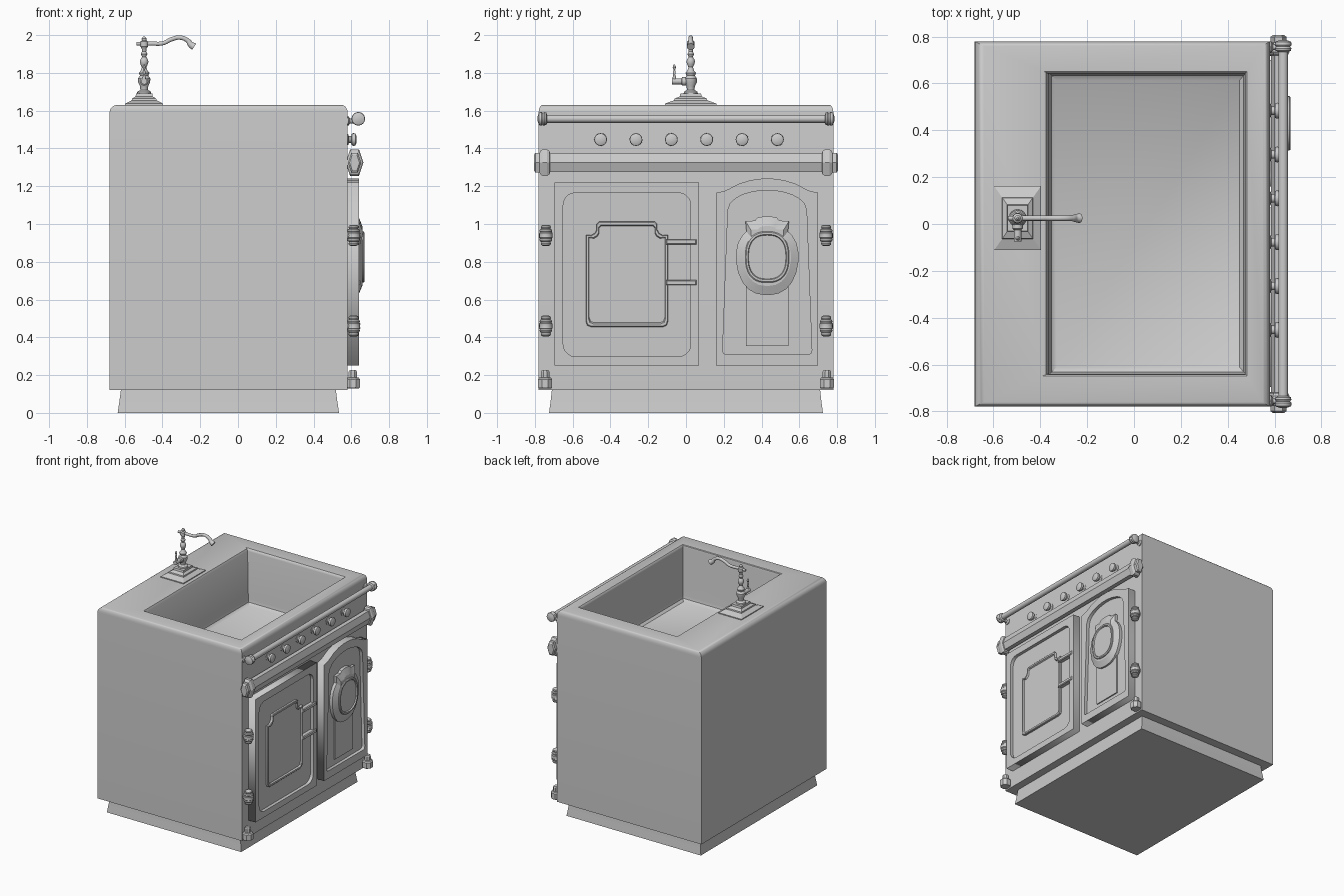
import bpy, bmesh
from math import sin, cos, pi, radians

if "Cube" in bpy.data.objects:
    bpy.data.objects.remove(bpy.data.objects["Cube"])


def select(ob):
    bpy.ops.object.select_all(action='DESELECT')
    ob.select_set(True)
    bpy.context.view_layer.objects.active = ob


def loft(name, rings, smooth=35):
    """Bridge equal-length rings of 3D points and cap both ends."""
    n = len(rings[0])
    bm = bmesh.new()
    vs = [[bm.verts.new(p) for p in r] for r in rings]
    for a, b in zip(vs, vs[1:]):
        for i in range(n):
            j = (i + 1) % n
            bm.faces.new((a[i], a[j], b[j], b[i]))
    bm.faces.new(vs[0])
    bm.faces.new(vs[-1])
    bmesh.ops.recalc_face_normals(bm, faces=bm.faces)
    me = bpy.data.meshes.new(name)
    bm.to_mesh(me)
    bm.free()
    ob = bpy.data.objects.new(name, me)
    bpy.context.collection.objects.link(ob)
    if smooth:
        select(ob)
        bpy.ops.object.shade_smooth_by_angle(angle=radians(smooth))
    return ob


def rects(name, levels, smooth=35):
    """Stack of horizontal rectangles (x0, x1, y0, y1, z)."""
    return loft(name, [[(a, c, z), (b, c, z), (b, d, z), (a, d, z)]
                       for a, b, c, d, z in levels], smooth)


def lathe(name, prof, loc, axis='Z', seg=16, phase=0, scale=(1, 1, 1), smooth=35):
    ob = loft(name, [[(r * cos(2 * pi * i / seg + phase), r * sin(2 * pi * i / seg + phase), h)
                      for i in range(seg)] for r, h in prof], smooth)
    ob.location, ob.scale = loc, scale
    ob.rotation_euler = {'Z': (0, 0, 0), 'Y': (-pi / 2, 0, 0), 'X': (0, pi / 2, 0)}[axis]
    return ob


def both(half):
    """Mirror a (radius, h) half profile to negative h."""
    return [(r, -h) for r, h in reversed(half)] + half


def plate(name, layers, smooth=35):
    """Loft (y, z) outlines at given x depths."""
    return loft(name, [[(x, y, z) for y, z in pts] for pts, x in layers], smooth)


def frame(name, loops, x0, x1):
    """Extruded (y, z) outline with holes."""
    cu = bpy.data.curves.new(name, 'CURVE')
    cu.dimensions, cu.fill_mode, cu.extrude = '2D', 'BOTH', (x1 - x0) / 2
    for pts in loops:
        s = cu.splines.new('POLY')
        s.points.add(len(pts) - 1)
        s.use_cyclic_u = True
        for p, (y, z) in zip(s.points, pts):
            p.co = (y, z, 0, 1)
    ob = bpy.data.objects.new(name, cu)
    bpy.context.collection.objects.link(ob)
    ob.location.x, ob.rotation_euler = (x0 + x1) / 2, (pi / 2, 0, pi / 2)
    select(ob)
    bpy.ops.object.convert(target='MESH')
    return ob


def tube(name, pts, r):
    cu = bpy.data.curves.new(name, 'CURVE')
    cu.dimensions, cu.bevel_depth, cu.bevel_resolution = '3D', r, 3
    cu.use_fill_caps, cu.resolution_u = True, 8
    s = cu.splines.new('BEZIER')
    s.bezier_points.add(len(pts) - 1)
    for p, (co, k) in zip(s.bezier_points, pts):
        p.co, p.radius = co, k
        p.handle_left_type = p.handle_right_type = 'AUTO'
    ob = bpy.data.objects.new(name, cu)
    bpy.context.collection.objects.link(ob)
    select(ob)
    bpy.ops.object.convert(target='MESH')
    bpy.ops.object.shade_smooth_by_angle(angle=radians(40))


def rrect(y0, y1, z0, z1, r=0.0, n=5):
    if not r:
        return [(y0, z0), (y1, z0), (y1, z1), (y0, z1)]
    cs = [(y1 - r, z1 - r), (y0 + r, z1 - r), (y0 + r, z0 + r), (y1 - r, z0 + r)]
    return [(c[0] + r * cos((q + i / n) * pi / 2), c[1] + r * sin((q + i / n) * pi / 2))
            for q, c in enumerate(cs) for i in range(n + 1)]


def mirrored(half, yc):
    return [(yc + d, z) for d, z in half] + [(yc - d, z) for d, z in reversed(half)]


def scaled(pts, k, c):
    return [(c[0] + (y - c[0]) * k, c[1] + (z - c[1]) * k) for y, z in pts]


# Cabinet with rounded top edge and sunken basin
levels = [(-.68, .58, -.78, .78, .12)]
for i in range(6):
    t = i / 5 * pi / 2
    d = 1 - cos(t)
    levels.append((-.68 + .04 * d, .58 - .03 * d, -.78 + .02 * d, .78 - .02 * d, 1.59 + .04 * sin(t)))
levels += [(-.388, .482, -.648, .652, 1.63), (-.375, .478, -.643, .647, 1.626),
           (-.366, .475, -.64, .642, 1.61), (-.358, .474, -.638, .64, 1.24),
           (-.352, .468, -.632, .634, 1.215), (-.33, .45, -.61, .612, 1.2)]
rects("cabinet_with_basin", levels)
rects("plinth", [(-.637, .535, -.725, .725, 0), (-.628, .526, -.717, .717, .06),
                 (-.62, .518, -.71, .71, .121)], 0)

# Faucet
FX, FY = -.497, .025
rects("faucet_base", [(FX - a, FX + a, FY - b, FY + b, z) for a, b, z in
                      [(.1, .137, 1.628), (.1, .137, 1.637), (.066, .088, 1.655), (.064, .086, 1.664),
                       (.045, .058, 1.675), (.043, .055, 1.69)]], 0)
lathe("faucet_column", [(.038, 1.688), (.036, 1.7), (.02, 1.71), (.022, 1.73), (.032, 1.75), (.033, 1.77),
                        (.022, 1.785), (.028, 1.8), (.018, 1.812), (.012, 1.83), (.019, 1.845),
                        (.023, 1.86), (.019, 1.872), (.011, 1.885), (.018, 1.9), (.011, 1.912),
                        (.013, 1.93), (.021, 1.94), (.021, 1.965), (.012, 1.972), (.013, 1.982),
                        (.004, 1.993)], (FX, FY, 0))
tube("faucet_spout", [((FX - .04, FY, 1.955), .7), ((FX + .04, FY, 1.955), .8), ((FX + .1, FY, 1.957), .8),
                      ((FX + .145, FY, 1.978), .85), ((FX + .19, FY, 1.987), .85),
                      ((FX + .232, FY, 1.97), .9), ((FX + .247, FY, 1.95), 1.2),
                      ((FX + .265, FY, 1.938), 1.5)], .014)
lathe("faucet_valve", [(.016, 0), (.016, .05), (.022, .055), (.022, .075), (.016, .078), (.016, .095)],
      (FX, FY - .1, 1.755), 'Y')
lathe("faucet_lever", [(.01, 1.75), (.009, 1.775), (.005, 1.79), (.008, 1.805), (.004, 1.815),
                       (.009, 1.83), (.003, 1.845)], (FX, FY - .087, 0), seg=12)

# Upper rail with brackets
lathe("upper_rail", both([(.021, .735), (.033, .74), (.035, .75), (.03, .757), (.036, .765), (.034, .778),
                          (.015, .785)]), (.637, 0, 1.557), 'Y')
for s in (-1, 1):
    lathe("rail_bracket", [(.024, 0), (.024, .008), (.013, .015), (.013, .05)],
          (.578, s * .755, 1.545), 'X', 12)

# Hexagonal lower bar with stepped ends
lathe("lower_bar", both([(.057, .72), (.07, .722), (.081, .735), (.081, .76), (.07, .772), (.06, .775),
                         (.06, .798), (.045, .806)]), (.617, 0, 1.325), 'Y', 6, scale=(.58, 1, 1), smooth=0)

# Control knobs
for i in range(6):
    lathe("control_knob", [(.03, 0), (.03, .006), (.018, .01), (.018, .022), (.031, .026), (.034, .034),
                           (.032, .044), (.02, .05)], (.577, -.452 + i * .1872, 1.447), 'X')

# Left door: frame, recessed panel, raised notched panel, latch bars
frame("left_door_frame", [rrect(-.695, .07, .25, 1.22), rrect(-.65, .025, .298, 1.165, .065)], .578, .64)
plate("left_door_panel", [(rrect(-.66, .035, .29, 1.175), .578), (rrect(-.66, .035, .29, 1.175), .615)], 0)
notch = mirrored([(.19, .455), (.21, .463), (.2175, .485), (.2175, .943), (.19, .94), (.17, .952), (.16, .97),
                  (.16, 1.0), (.148, 1.012)], -.3125)
C = (-.3125, .735)
plate("left_door_window", [(notch, .61), (notch, .629), (scaled(notch, .985, C), .633),
                           (scaled(notch, .94, C), .633), (scaled(notch, .92, C), .622)])
for z in (.905, .69):
    plate("latch_bar", [(rrect(-.105, .055, z - .014, z + .014), .612),
                        (rrect(-.105, .055, z - .014, z + .014), .642),
                        (rrect(-.1, .05, z - .009, z + .009), .648)], 0)

# Right door: arched frame, recessed panel, keyhole plate, oval window
arch = mirrored([(.27, .25), (.27, 1.165), (.225, 1.175), (.2, 1.187), (.15, 1.213), (.09, 1.232),
                 (.03, 1.24)], .43)
inner = mirrored([(.22, .31), (.232, .316), (.236, .33), (.208, 1.075), (.195, 1.11), (.165, 1.137),
                  (.13, 1.155), (.08, 1.17), (.025, 1.178)], .43)
frame("right_door_frame", [arch, inner], .578, .64)
back = scaled(inner, 1.02, (.43, .74))
plate("right_door_panel", [(back, .578), (back, .615)], 0)
low = rrect(.317, .543, .355, .75)
plate("right_door_lower_panel", [(low, .61), (low, .624)], 0)
key = mirrored([(.02, .625), (.06, .632), (.1, .655), (.13, .69), (.153, .74), (.165, .8), (.165, .85),
                (.155, .9), (.13, .942), (.11, .96), (.115, 1.015), (.065, 1.018), (.05, 1.034),
                (.02, 1.04)], .43)
C = (.43, .825)
plate("keyhole_plate", [(key, .61), (key, .638), (scaled(key, .76, C), .658)], 20)
oval = []
for i in range(40):
    a, b = cos(2 * pi * i / 40), sin(2 * pi * i / 40)
    oval.append((.43 + .116 * abs(a) ** .8 * (1 if a > 0 else -1),
                 .825 + .136 * abs(b) ** .8 * (1 if b > 0 else -1)))
plate("oval_window", [(oval, .635), (oval, .664), (scaled(oval, .96, C), .669),
                      (scaled(oval, .88, C), .669), (scaled(oval, .85, C), .66)])

# Hinge barrels and corner feet on both sides
barrel = both([(.035, .006), (.036, .012), (.031, .017), (.034, .024), (.03, .032), (.023, .035),
               (.027, .042), (.025, .05), (.015, .056)])
for s in (-1, 1):
    for z in (.94, .46):
        lathe("hinge_barrel", barrel, (.612, s * .742, z))
        lathe("hinge_mount", [(.024, 0), (.024, .035)], (.577, s * .742, z), 'X', 12)
    lathe("corner_foot", [(.036, .13), (.041, .137), (.041, .178), (.034, .186), (.024, .188),
                          (.024, .218), (.018, .226)], (.608, s * .746, 0), seg=8, phase=pi / 8, smooth=0)
